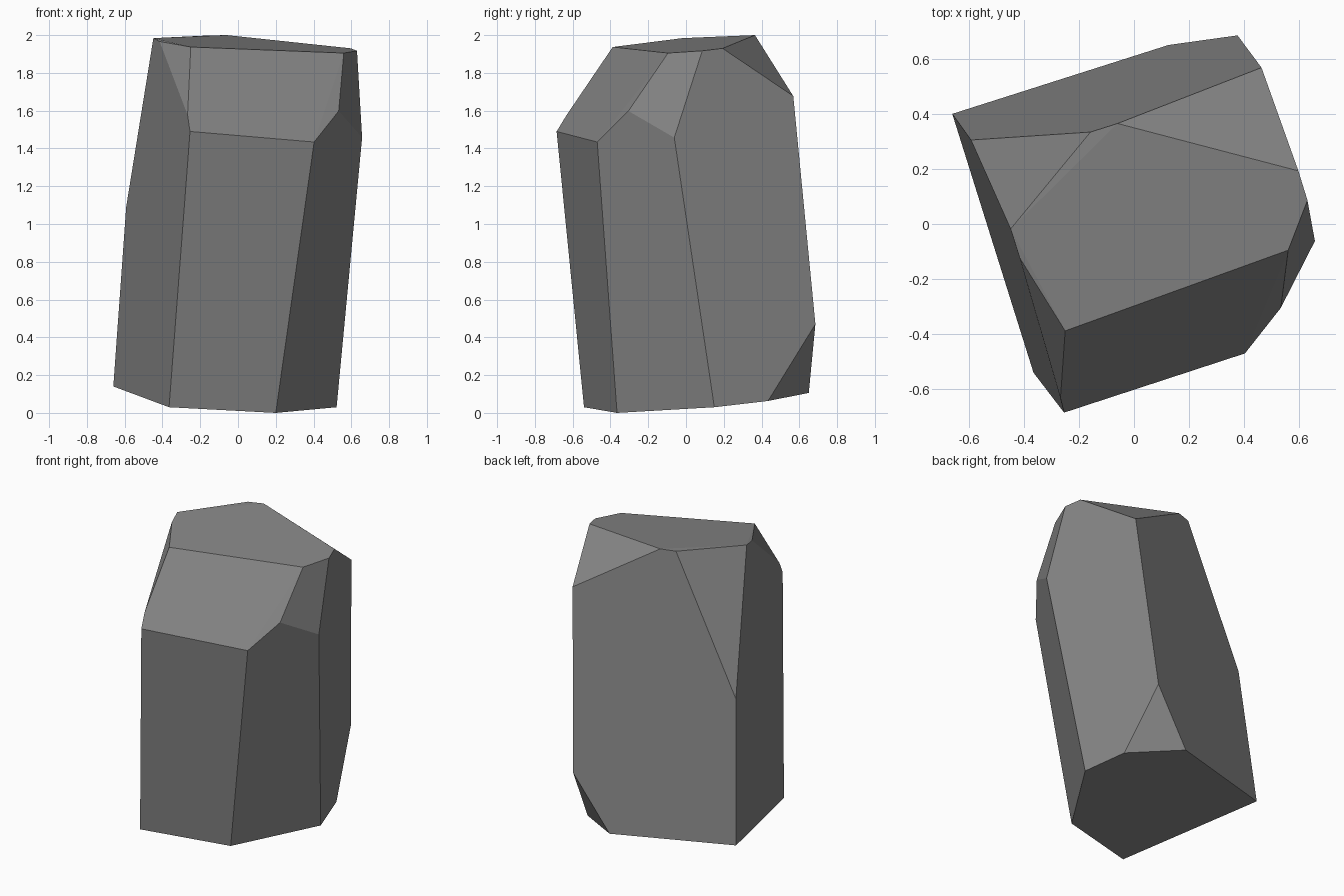
import bpy, bmesh, math

# Corners of the faceted stone column, grouped by where they sit
base = [(-0.365, -0.54, 0.03), (0.2, -0.365, 0.0), (0.522, 0.15, 0.03),
        (0.443, 0.434, 0.063), (0.125, 0.65, 0.106), (-0.66, 0.40, 0.14)]
sides = [(0.376, 0.685, 0.47), (-0.592, 0.305, 1.09), (0.657, -0.062, 1.457),
         (0.403, -0.47, 1.434), (-0.254, -0.685, 1.49), (-0.267, -0.632, 1.577),
         (0.533, -0.305, 1.598), (0.463, 0.568, 1.677)]
crown = [(-0.25, -0.388, 1.937), (0.56, -0.095, 1.905), (0.63, 0.086, 1.917),
         (0.597, 0.193, 1.93), (-0.06, 0.365, 2.0), (-0.158, 0.334, 1.998),
         (-0.448, -0.018, 1.984), (-0.415, -0.123, 1.966)]

# Rock: convex shell around the corners, coplanar triangles merged into facets
bm = bmesh.new()
for co in base + sides + crown:
    bm.verts.new(co)
bmesh.ops.convex_hull(bm, input=bm.verts)
bmesh.ops.dissolve_limit(bm, angle_limit=math.radians(3),
                         verts=[], edges=bm.edges)
bmesh.ops.recalc_face_normals(bm, faces=bm.faces)
mesh = bpy.data.meshes.new("rock")
bm.to_mesh(mesh)
bm.free()
rock = bpy.data.objects.new("rock", mesh)
bpy.context.collection.objects.link(rock)

# Single stone colour
stone = bpy.data.materials.new("stone grey")
stone.diffuse_color = (0.24, 0.24, 0.24, 1)
mesh.materials.append(stone)
